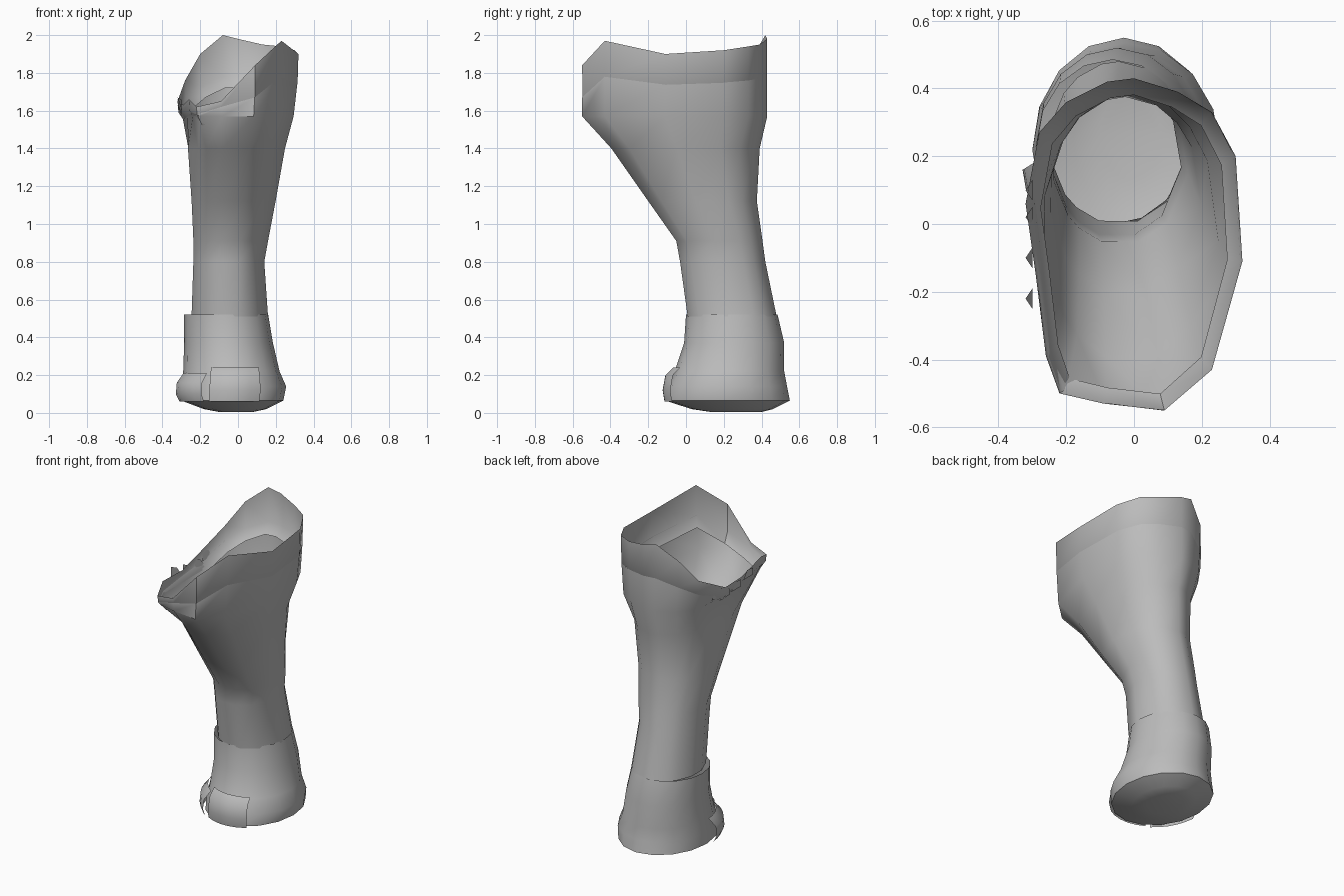
import bpy, bmesh, math
from mathutils import Vector

cube = bpy.data.objects.get("Cube")
if cube:
    bpy.data.objects.remove(cube, do_unlink=True)

grey = bpy.data.materials.new("plain grey")
grey.use_nodes = True
colour = (0.5, 0.5, 0.5, 1)
grey.diffuse_color = colour
grey.node_tree.nodes["Principled BSDF"].inputs["Base Color"].default_value = colour


def loft(name, rings, closed=True, cap=False, angle=40):
    """Skin a stack of equal-length rings, ordered bottom to top."""
    bm = bmesh.new()
    rows = [[bm.verts.new(p) for p in ring] for ring in rings]
    count = len(rows[0])
    for low, high in zip(rows, rows[1:]):
        for i in range(count if closed else count - 1):
            j = (i + 1) % count
            bm.faces.new((low[i], low[j], high[j], high[i]))
    if cap:
        bm.faces.new(list(reversed(rows[0])))
    mesh = bpy.data.meshes.new(name)
    bm.to_mesh(mesh)
    bm.free()
    mesh.materials.append(grey)
    obj = bpy.data.objects.new(name, mesh)
    bpy.context.collection.objects.link(obj)
    bpy.ops.object.select_all(action="DESELECT")
    obj.select_set(True)
    bpy.context.view_layer.objects.active = obj
    bpy.ops.object.shade_smooth_by_angle(angle=math.radians(angle))
    return obj


def oval(section, angles):
    """Oval cross-section from z, x range and y range."""
    z, x0, x1, y0, y1 = section
    return [Vector(((x0 + x1) / 2 + (x1 - x0) / 2 * math.cos(a),
                    (y0 + y1) / 2 + (y1 - y0) / 2 * math.sin(a), z)) for a in angles]


# Slanted rim: x, y, top of shaft, top of cuff
rim = [(.32, -.11, 1.74, 1.9), (.3, .2, 1.75, 1.92), (.23, .33, 1.76, 1.94),
       (.13, .39, 1.77, 1.95), (0, .43, 1.78, 1.98), (-.08, .42, 1.78, 2),
       (-.2, .36, 1.73, 1.9), (-.28, .27, 1.67, 1.76), (-.32, .06, 1.59, 1.65),
       (-.29, -.15, 1.6, 1.63), (-.26, -.39, 1.6, 1.66), (-.22, -.5, 1.58, 1.62),
       (-.09, -.53, 1.62, 1.65), (.09, -.55, 1.67, 1.84), (.23, -.43, 1.78, 1.97)]
rim_angles = [math.atan2((y + .06) / .49, x / .32) for x, y, low, high in rim]

# Shaft: narrow at the ankle, flaring forward to the rim
shaft_sections = [(.51, -.25, .16, 0, .48), (.8, -.24, .14, -.04, .42),
                  (.91, -.24, .16, -.06, .405), (1.12, -.25, .2, -.21, .375),
                  (1.4, -.27, .25, -.41, .39)]
shaft = [oval(s, rim_angles) for s in shaft_sections]
shaft.append([Vector((x * .92, y, 1.57)) for x, y, low, high in rim])
shaft.append([Vector((x * .98, y, low)) for x, y, low, high in rim])
loft("shaft", shaft)

# Cuff: band above the shaft with its hem tucked inside
cuff = [[Vector((x * .86, (y + .06) * .9 - .06, low - .06)) for x, y, low, high in rim],
        [Vector((x * .985, y * .995, low)) for x, y, low, high in rim],
        [Vector((x, y, high)) for x, y, low, high in rim]]
loft("cuff", cuff)

# Torn points along the low side of the cuff
for k, (y, z) in enumerate([(.12, 1.66), (.04, 1.63), (-.08, 1.64), (-.2, 1.67)]):
    loft("torn_point_%d" % k,
         [[(-.3, y - .05, z - .06), (-.3, y + .05, z - .06)],
          [(-.32, y - .02, z), (-.3, y + .01, z - .01)]], closed=False)

# Foot: rounded block with a shallow faceted sole
foot_angles = [math.tau * i / 16 for i in range(16)]
foot_sections = [(.005, -.1, .08, .13, .4), (.02, -.18, .15, .03, .46),
                 (.065, -.3, .24, -.11, .55), (.14, -.3, .255, -.1, .535),
                 (.22, -.29, .22, -.06, .52), (.37, -.285, .185, -.01, .52),
                 (.52, -.285, .16, 0, .485)]
loft("foot", [oval(s, foot_angles) for s in foot_sections], cap=True, angle=35)


# Toes: curved plates wrapped over the front of the foot
def toe(name, start, end, sections):
    arc = [math.radians(start + (end - start) * i / 5) for i in range(6)]
    loft(name, [oval(s, arc) for s in sections], closed=False)


toe("front_toe_plate", 242, 300,
    [(.06, -.3, .25, -.115, .5), (.12, -.3, .26, -.125, .5),
     (.2, -.29, .25, -.11, .5), (.24, -.28, .24, -.07, .5)])
toe("outer_toe_plate", 185, 238,
    [(.06, -.31, .24, -.12, .5), (.1, -.33, .25, -.125, .5),
     (.16, -.325, .25, -.12, .5), (.21, -.29, .24, -.08, .5)])
